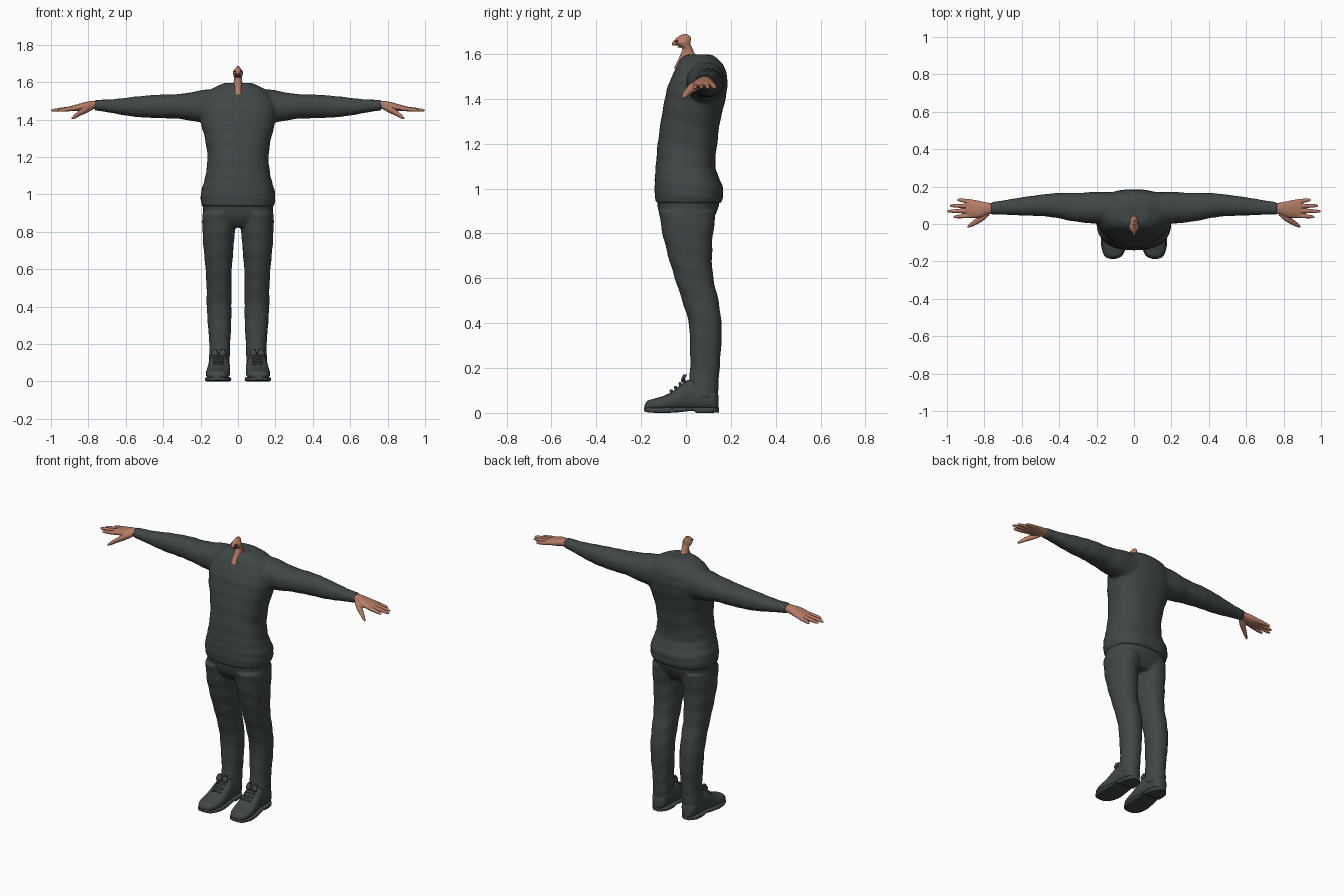
import bpy, bmesh, math
from mathutils import Vector


def material(name, rgb):
    m = bpy.data.materials.new(name)
    m.diffuse_color = (*rgb, 1)
    return m


CLOTH = material("charcoal cloth", (0.052, 0.062, 0.062))
SKIN = material("skin", (0.46, 0.20, 0.13))
DARK = material("dark brown", (0.05, 0.025, 0.02))


def spline(rows, steps):
    """Catmull-Rom interpolation of the section rows."""
    out = []
    for i in range(len(rows) - 1):
        p = [rows[max(0, min(len(rows) - 1, i + k))] for k in (-1, 0, 1, 2)]
        for s in range(steps):
            t = s / steps
            out.append([0.5 * (2 * b + (c - a) * t + (2 * a - 5 * b + 4 * c - d) * t * t
                               + (3 * b - a - 3 * c + d) * t ** 3) for a, b, c, d in zip(*p)])
    return out + [list(rows[-1])]


def loft(bm, axis, rows, mirror=False, power=2.2, n=32, steps=4, wrinkle=0.0):
    """Skin sections given as (position, min, max, min, max) along an axis."""
    for sx in ((1, -1) if mirror else (1,)):
        rings = []
        for i, (pos, a0, a1, b0, b1) in enumerate(spline(rows, steps)):
            ring = []
            for k in range(n):
                ang = math.tau * k / n
                c, s = math.cos(ang), math.sin(ang)
                g = 1 + wrinkle * math.sin(i * 1.5 + 2.5 * math.sin(ang + 0.4))
                u = (a0 + a1) / 2 + g * (a1 - a0) / 2 * math.copysign(abs(c) ** (2 / power), c)
                v = (b0 + b1) / 2 + g * (b1 - b0) / 2 * math.copysign(abs(s) ** (2 / power), s)
                x, y, z = {"x": (pos, u, v), "y": (u, pos, v), "z": (u, v, pos)}[axis]
                ring.append(bm.verts.new((x * sx, y, z)))
            rings.append(ring)
        for r0, r1 in zip(rings, rings[1:]):
            for k in range(n):
                j = (k + 1) % n
                bm.faces.new((r0[k], r0[j], r1[j], r1[k]))
        bm.faces.new(rings[0])
        bm.faces.new(rings[-1])


def finish(bm, name, mat, voxel=0, smooth=2):
    bmesh.ops.recalc_face_normals(bm, faces=bm.faces)
    me = bpy.data.meshes.new(name)
    bm.to_mesh(me)
    bm.free()
    me.materials.append(mat)
    ob = bpy.data.objects.new(name, me)
    bpy.context.collection.objects.link(ob)
    bpy.ops.object.select_all(action="DESELECT")
    ob.select_set(True)
    bpy.context.view_layer.objects.active = ob
    bpy.ops.object.shade_smooth_by_angle(angle=math.radians(50))
    if voxel:  # fuse overlapping volumes into one skin
        ob.modifiers.clear()
        r = ob.modifiers.new("fuse", "REMESH")
        r.mode, r.voxel_size, r.use_smooth_shade = "VOXEL", voxel, True
        s = ob.modifiers.new("relax", "SMOOTH")
        s.factor, s.iterations = 0.5, smooth
    return ob


# sweater: torso plus both sleeves
bm = bmesh.new()
loft(bm, "z", [
    (0.935, -.190, .190, -.132, .158), (0.96, -.198, .198, -.138, .164),
    (1.01, -.198, .198, -.140, .163), (1.06, -.184, .184, -.138, .142),
    (1.11, -.172, .172, -.134, .130), (1.20, -.163, .163, -.126, .139),
    (1.30, -.177, .177, -.112, .152), (1.38, -.198, .198, -.098, .172),
    (1.45, -.205, .205, -.083, .184), (1.50, -.195, .195, -.062, .183),
    (1.545, -.165, .165, -.042, .170), (1.575, -.120, .120, -.026, .145),
    (1.597, -.070, .070, .000, .115)], power=2.4, n=48, wrinkle=0.008)
loft(bm, "x", [
    (.10, .000, .170, 1.38, 1.570), (.20, .002, .172, 1.385, 1.556),
    (.31, .012, .166, 1.404, 1.537), (.40, .030, .166, 1.408, 1.534),
    (.47, .040, .160, 1.410, 1.530), (.55, .044, .150, 1.415, 1.523),
    (.63, .047, .138, 1.427, 1.513), (.70, .050, .126, 1.440, 1.507),
    (.765, .050, .117, 1.449, 1.507)], mirror=True, wrinkle=0.015)
finish(bm, "sweater", CLOTH, 0.009)

# trousers: two legs fused with the hips
bm = bmesh.new()
loft(bm, "z", [
    (.065, .044, .158, .012, .142), (.12, .044, .155, .012, .145),
    (.20, .042, .153, .018, .150), (.30, .037, .161, .018, .157),
    (.40, .035, .167, .012, .158), (.50, .035, .168, -.017, .145),
    (.60, .033, .173, -.050, .122), (.70, .025, .183, -.080, .116),
    (.80, .017, .190, -.105, .121), (.90, .005, .190, -.122, .135)],
    mirror=True, power=2.2, wrinkle=0.016)
loft(bm, "z", [
    (.825, -.09, .09, -.075, .095), (.87, -.17, .17, -.112, .125),
    (.93, -.188, .188, -.128, .148), (.98, -.185, .185, -.125, .145)], power=2.4, n=48)
finish(bm, "trousers", CLOTH, 0.009)

# shoe uppers
bm = bmesh.new()
loft(bm, "y", [
    (-.184, .095, .130, .012, .035), (-.172, .070, .152, .008, .054),
    (-.14, .052, .168, .008, .064), (-.10, .044, .172, .008, .076),
    (-.06, .042, .168, .008, .096), (-.02, .044, .162, .008, .128),
    (.02, .046, .157, .008, .150), (.08, .050, .154, .008, .150),
    (.125, .058, .146, .008, .120), (.144, .080, .124, .012, .080)], mirror=True, power=2.3)
finish(bm, "shoe_uppers", CLOTH)

# soles, with a raised arch before the heel
bm = bmesh.new()
loft(bm, "y", [
    (-.187, .100, .126, .008, .024), (-.172, .066, .156, .003, .024),
    (-.13, .044, .173, .000, .024), (-.08, .036, .176, .000, .024),
    (-.02, .040, .168, .004, .024), (.03, .044, .160, .009, .024),
    (.05, .044, .159, .000, .024), (.11, .050, .154, .000, .024),
    (.147, .080, .125, .002, .024)], mirror=True, power=5)
finish(bm, "shoe_soles", CLOTH)

# laces: crossing bars and a bow on each shoe
bm = bmesh.new()
for y, z in ((-.065, .097), (-.045, .112), (-.025, .129), (-.008, .146)):
    loft(bm, "x", [(.075, y - .006, y + .006, z - .012, z), (.103, y - .009, y + .006, z - .004, z + .008),
                   (.132, y - .006, y + .006, z - .012, z)], mirror=True, n=10)
for x in (.082, .124):
    loft(bm, "z", [(.135, x - .014, x + .014, -.020, -.008), (.15, x - .018, x + .018, -.022, -.006),
                   (.172, x - .010, x + .010, -.012, .006)], mirror=True, n=10)
finish(bm, "shoe_laces", CLOTH)

# hands: palm, four fingers and thumb
bm = bmesh.new()
loft(bm, "x", [
    (.74, .056, .110, 1.458, 1.500), (.78, .052, .114, 1.455, 1.500),
    (.82, .036, .122, 1.448, 1.493), (.86, .032, .130, 1.446, 1.482),
    (.895, .036, .132, 1.446, 1.472)], mirror=True)
for y0, y1, tip in ((.045, .038, .965), (.071, .068, .999), (.096, .098, .985), (.120, .129, .945)):
    rows = []
    for t, r in ((0, .012), (.4, .0115), (.75, .0095), (.93, .007), (1, .003)):
        x, y, z = .87 + (tip - .87) * t, y0 + (y1 - y0) * t, 1.461 - .012 * t
        rows.append((x, y - r, y + r, z - r, z + r))
    loft(bm, "x", rows, mirror=True, n=14)
loft(bm, "x", [
    (.775, .045, .085, 1.455, 1.485), (.81, .015, .060, 1.435, 1.475),
    (.845, -.004, .030, 1.420, 1.452), (.870, -.016, .010, 1.406, 1.432),
    (.890, -.021, -.010, 1.401, 1.411)], mirror=True, n=16)
finish(bm, "hands", SKIN, 0.003, 1)

# neck and narrow face remnant
bm = bmesh.new()
loft(bm, "z", [
    (1.535, -.038, .038, -.055, .080), (1.56, -.036, .036, -.042, .078),
    (1.58, -.029, .029, -.032, .066), (1.60, -.023, .023, -.024, .040),
    (1.622, -.020, .020, -.016, .030), (1.638, -.024, .024, -.036, .022),
    (1.652, -.027, .027, -.052, .020), (1.668, -.019, .019, -.046, .022),
    (1.680, -.009, .009, -.030, .018), (1.688, -.003, .003, -.014, .004)], power=1.8)
# nose
loft(bm, "y", [(-.062, -.004, .004, 1.640, 1.650), (-.052, -.009, .009, 1.637, 1.662),
               (-.030, -.008, .008, 1.640, 1.675)], n=16)
finish(bm, "neck_and_face", SKIN)

# eyes and mouth line
bm = bmesh.new()
loft(bm, "y", [(-.047, .010, .019, 1.655, 1.660), (-.036, .008, .022, 1.652, 1.662)], mirror=True, n=12)
loft(bm, "y", [(-.038, -.012, .012, 1.629, 1.633), (-.015, -.018, .018, 1.628, 1.634)], n=12)
finish(bm, "eyes_and_mouth", DARK)
